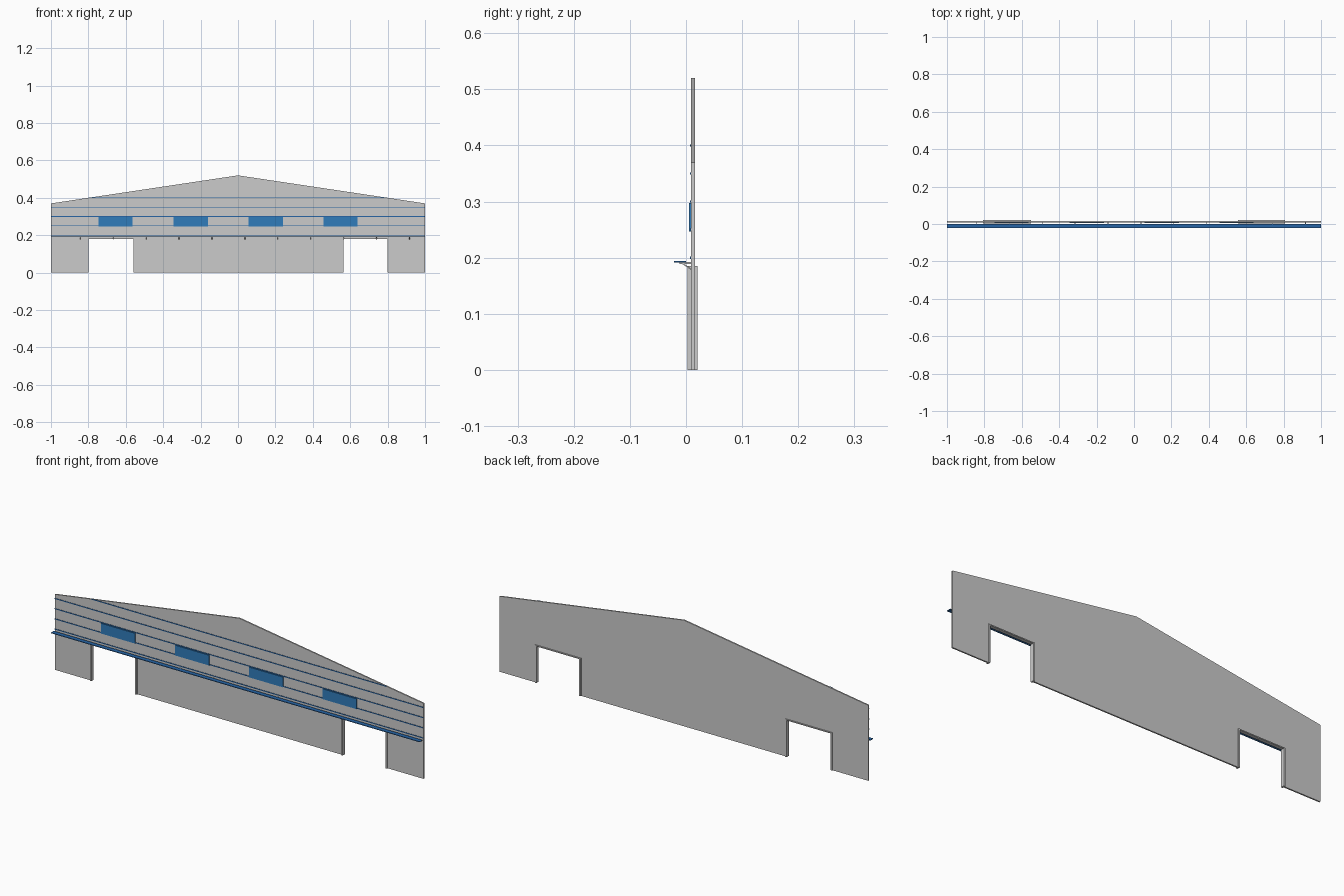
import bpy, bmesh

if "Cube" in bpy.data.objects:
    bpy.data.objects.remove(bpy.data.objects["Cube"])


def material(name, color):
    m = bpy.data.materials.new(name)
    m.diffuse_color = color
    m.use_nodes = True
    m.node_tree.nodes["Principled BSDF"].inputs["Base Color"].default_value = m.diffuse_color
    return m


blue = material("blue_paint", (0.02, 0.13, 0.38, 1))
glass = material("blue_glass", (0.03, 0.2, 0.5, 1))


def extrude(name, pts, axis, lo, hi, mat=None):
    """Extrude a 2D profile: axis 'y' takes (x, z) points, axis 'x' takes (y, z)."""
    bm = bmesh.new()
    place = (lambda p, d: (p[0], d, p[1])) if axis == 'y' else (lambda p, d: (d, p[0], p[1]))
    face = bm.faces.new([bm.verts.new(place(p, lo)) for p in pts])
    res = bmesh.ops.extrude_face_region(bm, geom=[face], use_keep_orig=True)
    verts = [v for v in res["geom"] if isinstance(v, bmesh.types.BMVert)]
    bmesh.ops.translate(bm, verts=verts, vec=(0, hi - lo, 0) if axis == 'y' else (hi - lo, 0, 0))
    bmesh.ops.recalc_face_normals(bm, faces=bm.faces)
    mesh = bpy.data.meshes.new(name)
    bm.to_mesh(mesh)
    bm.free()
    if mat:
        mesh.materials.append(mat)
    ob = bpy.data.objects.new(name, mesh)
    bpy.context.collection.objects.link(ob)
    return ob


def box(name, x0, x1, y0, y1, z0, z1, mat=None):
    return extrude(name, [(x0, z0), (x1, z0), (x1, z1), (x0, z1)], 'y', y0, y1, mat)


# Gabled wall with two doorway notches
doors = [(-0.798, -0.56), (0.565, 0.798)]
DOOR_H = 0.18
profile = [(-1, 0)]
for a, b in doors:
    profile += [(a, 0), (a, DOOR_H), (b, DOOR_H), (b, 0)]
profile += [(1, 0), (1, 0.37), (0, 0.52), (-1, 0.37)]
extrude("gable_wall", profile, 'y', 0.009, 0.016)

# Door frames, slightly proud of the wall on both sides
T = 0.008
for a, b in doors:
    frame = [(a - T, 0), (a, 0), (a, DOOR_H), (b, DOOR_H), (b, 0), (b + T, 0),
             (b + T, DOOR_H + 0.005), (a - T, DOOR_H + 0.005)]
    extrude("door_frame", frame, 'y', 0.003, 0.0205)

# Horizontal trim stripes, shortened where they meet the roof slope
for z in (0.20, 0.25, 0.30, 0.35, 0.40):
    half = min(1.0, (0.52 - z) / 0.15)
    box("trim_stripe", -half, half, 0.007, 0.009, z - 0.002, z + 0.002, blue)

# Row of windows
for x in (-0.655, -0.252, 0.148, 0.548):
    box("window", x - 0.092, x + 0.092, 0.005, 0.009, 0.247, 0.297, glass)

# Canopy strip running along the front
box("canopy", -1, 1, -0.0215, 0.0, 0.191, 0.194, blue)

# Canopy brackets: flat arm plus diagonal strut
for i in range(11):
    x = -0.843 + 0.176 * i
    box("bracket_arm", x - 0.002, x + 0.002, -0.012, 0.009, 0.189, 0.192)
    extrude("bracket_strut", [(-0.01, 0.191), (-0.007, 0.191), (0.009, 0.181), (0.009, 0.178)],
            'x', x - 0.002, x + 0.002)
